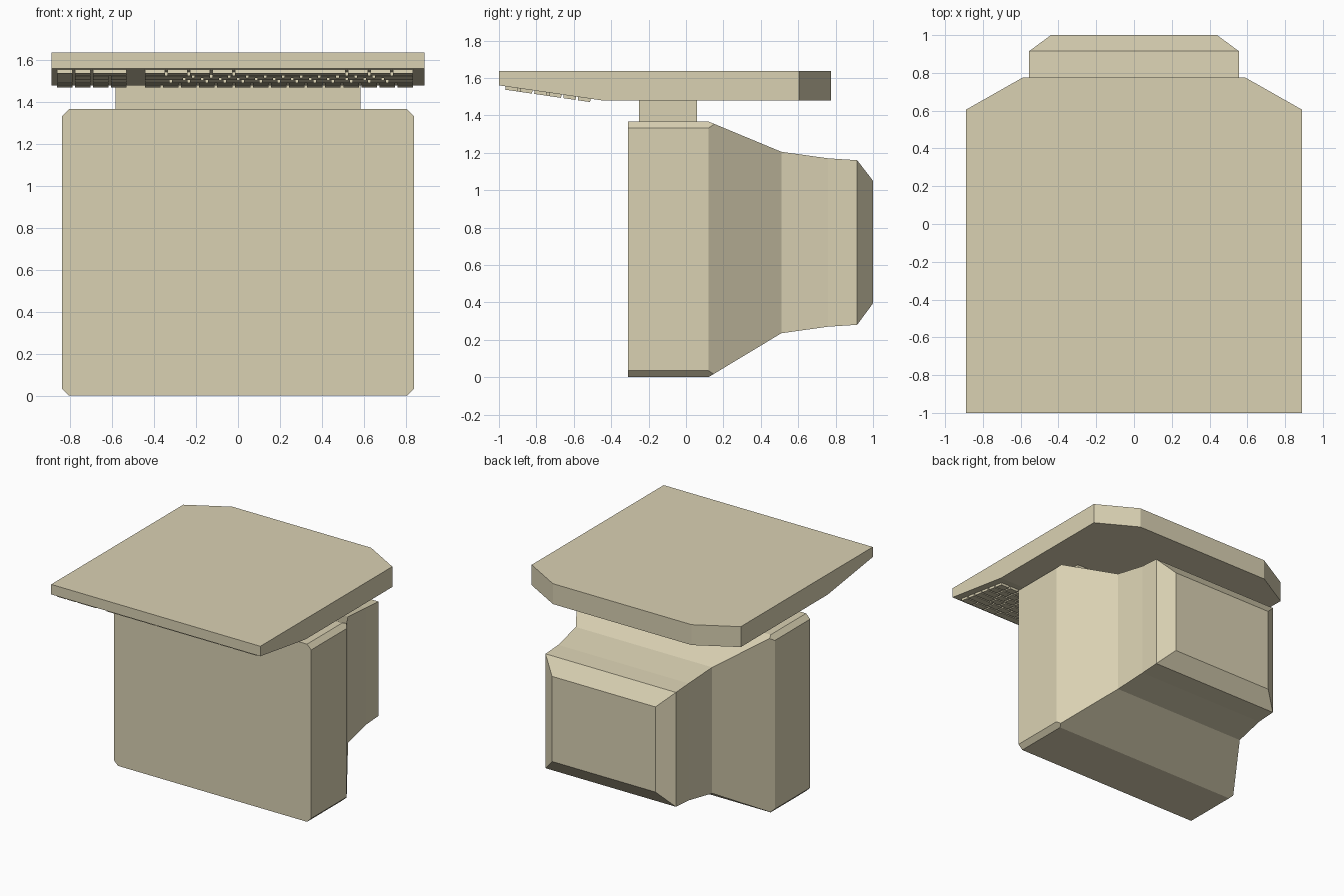
import bpy, bmesh, math
from mathutils import Vector, Matrix

if "Cube" in bpy.data.objects:
    bpy.data.objects.remove(bpy.data.objects["Cube"])

beige = bpy.data.materials.new("beige_plastic")
beige.diffuse_color = (0.7, 0.64, 0.45, 1)
beige.use_nodes = True
beige.node_tree.nodes["Principled BSDF"].inputs["Base Color"].default_value = beige.diffuse_color


def finish(bm, name):
    bmesh.ops.recalc_face_normals(bm, faces=bm.faces)
    mesh = bpy.data.meshes.new(name)
    bm.to_mesh(mesh)
    bm.free()
    mesh.materials.append(beige)
    obj = bpy.data.objects.new(name, mesh)
    bpy.context.collection.objects.link(obj)
    return obj


def loft(bm, rings):
    """Skin a list of equal-length point rings and cap both ends."""
    rows = [[bm.verts.new(p) for p in ring] for ring in rings]
    n = len(rows[0])
    for a, b in zip(rows, rows[1:]):
        for i in range(n):
            j = (i + 1) % n
            bm.faces.new((a[i], a[j], b[j], b[i]))
    bm.faces.new(rows[0])
    bm.faces.new(rows[-1])


def box(bm, lo, hi, matrix=Matrix()):
    lo, hi = Vector(lo), Vector(hi)
    m = matrix @ Matrix.Translation((lo + hi) / 2) @ Matrix.Diagonal((*(hi - lo), 1))
    bmesh.ops.create_cube(bm, size=1, matrix=m)


# Monitor housing: rectangular sections (y, half width, z low, z high)
W, H, CUT = 0.84, 1.367, 0.035
sections = [(-0.31, W, 0, H), (0.12, W, 0, H), (0.51, 0.58, 0.235, 1.205),
            (0.76, 0.555, 0.27, 1.17), (0.915, 0.555, 0.28, 1.16),
            (1.0, 0.44, 0.395, 1.05)]
bm = bmesh.new()
loft(bm, [[(-w, y, a), (w, y, a), (w, y, b), (-w, y, b)] for y, w, a, b in sections])
# Trim the four long corners of the bezel
for sx in (-1, 1):
    for z, sz in ((0, -1), (H, 1)):
        cut = bmesh.ops.bisect_plane(
            bm, geom=bm.verts[:] + bm.edges[:] + bm.faces[:],
            plane_co=(sx * (W - CUT), 0, z), plane_no=(sx, 0, sz), clear_outer=True)
        edges = [e for e in cut["geom_cut"] if isinstance(e, bmesh.types.BMEdge)]
        bmesh.ops.contextual_create(bm, geom=edges)
finish(bm, "monitor_housing")

# Neck between the monitor and the keyboard slab
bm = bmesh.new()
box(bm, (-0.585, -0.25, 1.35), (0.585, 0.06, 1.49))
finish(bm, "neck")

# Keyboard slab: plan outline with clipped rear corners, sloped front underside
Y0, Z0, Y1, Z1, TOP = -1.0, 1.56, -0.45, 1.48, 1.637
outline = [(-0.89, Y0, Z0), (0.89, Y0, Z0), (0.89, Y1, Z1), (0.89, 0.605, Z1),
           (0.59, 0.775, Z1), (-0.59, 0.775, Z1), (-0.89, 0.605, Z1), (-0.89, Y1, Z1)]
bm = bmesh.new()
low = [bm.verts.new(p) for p in outline]
top = [bm.verts.new((x, y, TOP)) for x, y, z in outline]
for i in range(8):
    j = (i + 1) % 8
    bm.faces.new((low[i], low[j], top[j], top[i]))
bm.faces.new((low[0], low[1], low[2], low[7]))
bm.faces.new(low[2:])
bm.faces.new(top)
finish(bm, "keyboard_slab")

# Keys on the sloped underside; local v runs up the slope from the front edge
slope = Matrix.Translation((0, Y0, Z0)) @ Matrix.Rotation(math.atan2(Z1 - Z0, Y1 - Y0), 4, "X")
UNIT, PITCH, START, GAP = 0.086, 0.0785, 0.03, 0.012


def key(bm, x_right, row, width=1, height=1):
    x0 = x_right - width * UNIT
    v0 = START + row * PITCH
    box(bm, (x0 + GAP / 2, v0 + GAP / 2, -0.018),
        (x_right - GAP / 2, v0 + height * PITCH - GAP / 2, 0.005), slope)


# Main block, rows from the front edge backwards, widths in key units
rows = [[1.25] * 3 + [6.25] + [1.25] * 4, [2.25] + [1] * 10 + [2.75],
        [1.75] + [1] * 11 + [2.25], [1.5] + [1] * 12 + [1.5],
        [1] * 13 + [2], [1] * 15]
bm = bmesh.new()
for r, widths in enumerate(rows):
    x = 0.84
    for w in widths:
        key(bm, x, r, w)
        x -= w * UNIT
finish(bm, "main_keys")

# Number pad with a wide key and two tall keys
bm = bmesh.new()
PAD = -0.525
key(bm, PAD, 0, 2)
key(bm, PAD - 2 * UNIT, 0)
for r in range(1, 6):
    for c in range(3):
        key(bm, PAD - c * UNIT, r)
for r, h in ((0, 2), (2, 2), (4, 1), (5, 1)):
    key(bm, PAD - 3 * UNIT, r, 1, h)
finish(bm, "number_pad_keys")
